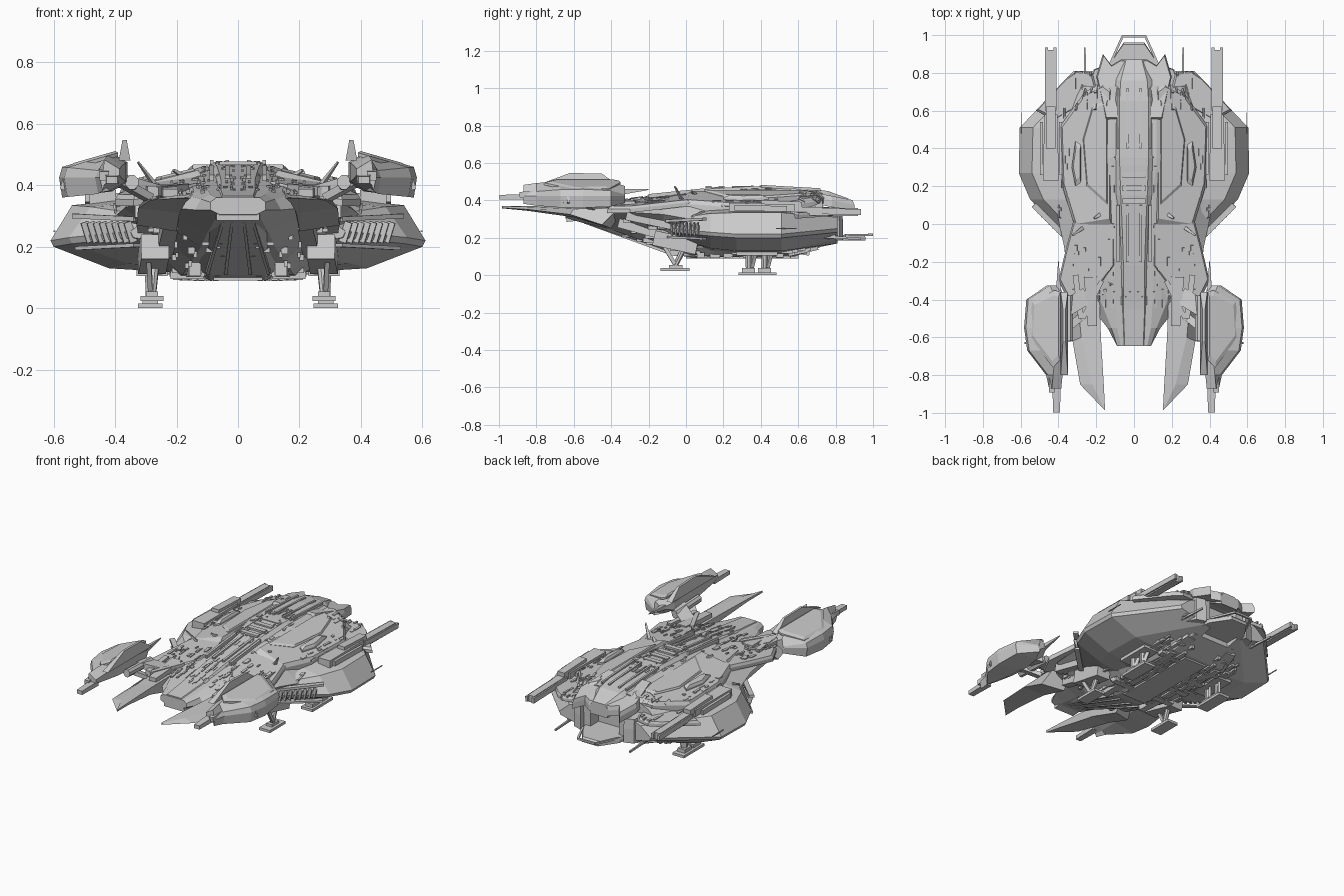
import bpy, bmesh, math, random
from mathutils import Vector, Matrix
from mathutils.bvhtree import BVHTree

random.seed(4)


def finish(name, bm, mirror=True):
    bmesh.ops.recalc_face_normals(bm, faces=bm.faces)
    me = bpy.data.meshes.new(name)
    bm.to_mesh(me)
    bm.free()
    ob = bpy.data.objects.new(name, me)
    bpy.context.collection.objects.link(ob)
    if mirror:
        ob.modifiers.new("Mirror", 'MIRROR')
    return ob


def skin(name, rings, mirror=True):
    """Bridge rings of 3D points into a capped solid."""
    bm = bmesh.new()
    vs = [[bm.verts.new(p) for p in r] for r in rings]
    n = len(rings[0])
    for a, b in zip(vs, vs[1:]):
        for i in range(n):
            j = (i + 1) % n
            bm.faces.new((a[i], a[j], b[j], b[i]))
    bm.faces.new(vs[0])
    bm.faces.new(vs[-1])
    return finish(name, bm, mirror)


def loft(name, sections, whole=False):
    """Sections are (y, [(x, z)...]); whole=True reflects each half ring."""
    rings = []
    for y, pts in sections:
        if whole:
            pts = pts + [(-x, z) for x, z in reversed(pts)]
        rings.append([(x, y, z) for x, z in pts])
    return skin(name, rings, not whole)


def plate(name, outline, z, sx=0, sy=0, t=0.03, inset=0.93):
    """Sloped slab with a chamfered top; z is the top height at the origin."""
    cx = sum(p[0] for p in outline) / len(outline)
    cy = sum(p[1] for p in outline) / len(outline)
    rings = []
    for drop, s in ((t, 1), (t * 0.4, 1), (0, inset)):
        ring = []
        for x, y in outline:
            px = cx + (x - cx) * s if x else 0
            py = cy + (y - cy) * s
            ring.append((px, py, z + sx * px + sy * py - drop))
        rings.append(ring)
    return skin(name, rings)


def beam(name, p0, p1, w, h, taper=1.0, n=4, mirror=True):
    """Straight bar of n sides from p0 to p1."""
    p0, p1 = Vector(p0), Vector(p1)
    d = (p1 - p0).normalized()
    side = d.cross(Vector((0, 0, 1)))
    side = side.normalized() if side.length > 0.01 else Vector((1, 0, 0))
    up = side.cross(d)
    k = math.sqrt(0.5) if n == 4 else 0.5
    rings = []
    for p, s in ((p0, 1), (p1, taper)):
        angles = [2 * math.pi * (i + 0.5) / n for i in range(n)]
        rings.append([p + (side * w * math.cos(a) + up * h * math.sin(a)) * k * s for a in angles])
    return skin(name, rings, mirror)


# Central fuselage, ending at the open tail bay
hull = loft("fuselage", [
    (-.645, [(.07, .36), (.09, .345), (.09, .32), (.06, .305)]),
    (-.55, [(.09, .37), (.12, .355), (.14, .32), (.08, .28)]),
    (-.40, [(.10, .385), (.18, .37), (.26, .33), (.10, .245)]),
    (-.28, [(.10, .40), (.25, .385), (.35, .335), (.12, .20)]),
    (-.12, [(.10, .42), (.28, .39), (.37, .325), (.15, .155)]),
    (.02, [(.10, .435), (.30, .39), (.40, .30), (.18, .11)]),
    (.15, [(.10, .445), (.30, .39), (.42, .28), (.20, .10)]),
    (.35, [(.12, .46), (.32, .39), (.45, .28), (.20, .10)]),
    (.58, [(.12, .455), (.30, .38), (.42, .28), (.18, .10)]),
    (.73, [(.12, .44), (.25, .38), (.33, .29), (.15, .155)])], whole=True)

# Faceted side shells with one flat lower slope
shell = loft("side_shell", [
    (y, [(.1, zt + .05), (xo - .07, zt), (xo, zm), (xo - .01, zm - .02), (xo - .19, zb), (.1, zb - .02)])
    for y, xo, zt, zm, zb in (
        (-.08, .35, .30, .25, .20), (.13, .55, .33, .23, .145), (.27, .61, .335, .22, .13),
        (.51, .605, .335, .22, .13), (.81, .32, .31, .25, .19))])

# Dorsal spine and raised decks
spine = loft("dorsal_spine", [
    (y, [(w * .7, z), (w, z - .025), (w, z - .08)]) for y, w, z in (
        (-.64, .07, .365), (-.45, .08, .385), (-.22, .08, .42), (0, .09, .445), (.15, .10, .465),
        (.35, .11, .475), (.65, .11, .465), (.76, .10, .45), (.87, .06, .41))], whole=True)
decks = [
    plate("rear_deck", [(.12, .72), (.16, .75), (.26, .70), (.39, .52), (.38, .2), (.31, -.03), (.12, .0)],
          .482, -.25, 0, .05),
    plate("neck_wing", [(.10, .02), (.32, .02), (.36, -.13), (.40, -.3), (.34, -.42), (.2, -.35), (.1, -.22)],
          .445, -.13, .08, .035),
    plate("inner_deck_panel", [(.14, .66), (.22, .62), (.27, .45), (.25, .2), (.14, .1)], .49, -.24, 0, .02),
    plate("tail_roof", [(0, .55), (.15, .55), (.20, .78), (.165, .90), (.12, .84), (.07, .87), (0, .87)],
          .58, 0, -.2, .06),
    plate("rear_shoulder", [(.2, .72), (.3, .62), (.42, .55), (.52, .60), (.36, .77), (.3, .81), (.22, .80)],
          .375, -.08, 0, .03)]
plate("deck_blister", [(.28, .42), (.31, .44), (.33, .3), (.31, .2), (.28, .22)], .505, -.25, 0, .03, .7)
for y in (.12, .19, .26, .33):
    beam("spine_rib", (-.06, y, .472), (.06, y, .472), .03, .012, mirror=False)
for x in (.035, .085):
    beam("spine_rail", (x, .40, .476), (x, .72, .458), .012, .014)
    beam("neck_rail", (x, -.2, .424), (x, .1, .455), .014, .02)

# Chin canopy below the nose
loft("nose_canopy", [
    (-.58, [(.05, .32), (.06, .30), (.04, .29)]),
    (-.42, [(.09, .31), (.13, .28), (.07, .235)]),
    (-.22, [(.10, .29), (.15, .22), (.08, .165)]),
    (-.06, [(.12, .25), (.17, .16), (.09, .11)]),
    (.06, [(.14, .2), (.18, .14), (.09, .09)])], whole=True)
for x in (.04, .10):
    beam("nose_frame", (x * .5, -.54, .283), (x, -.08, .115), .01, .015)
beam("neck_side_duct", (.31, -.32, .32), (.30, .0, .25), .05, .05, .9)
beam("neck_lower_duct", (.22, -.36, .28), (.24, -.02, .19), .05, .05, 1.1)

# Forward blades with root brackets
skin("front_blade", [
    [(.185, -.33, .36), (.30, -.36, .36), (.33, -.45, .27), (.20, -.40, .25)],
    [(.175, -.60, .365), (.28, -.60, .355), (.325, -.62, .325), (.19, -.60, .31)],
    [(.16, -.85, .37), (.22, -.85, .365), (.285, -.85, .352), (.17, -.85, .345)],
    [(.153, -.985, .37), (.156, -.985, .37), (.165, -.975, .36), (.155, -.985, .358)]])
beam("blade_bracket", (.23, -.28, .385), (.22, -.54, .375), .07, .035, .7)
beam("bracket_strut", (.17, -.30, .39), (.27, -.50, .38), .025, .03)
beam("bracket_strut", (.31, -.27, .38), (.28, -.50, .38), .03, .035)

# Nacelles on outriggers, rolled up toward the centre
loft("nacelle", [
    (y, [(xi, .41 + d), (xi, .475 - d), (xi + .05, .505 - d), (xo - .01, .46 - d), (xo, .425), (xo - .01, .36 + d),
         (xi + .05, .38 + d)])
    for y, xi, xo, d in ((-.325, .395, .46, .028), (-.40, .362, .57, .008), (-.55, .36, .582, 0),
                         (-.67, .365, .565, .002), (-.80, .378, .465, .012), (-.87, .385, .45, .022))])
plate("nacelle_armor", [(.39, -.36), (.42, -.35), (.54, -.41), (.55, -.6), (.43, -.76), (.39, -.72)],
      .625, -.285, 0, .02, .85)
skin("nacelle_fin", [[(x, -.80, .48), (x - s, -.62, .547), (x - s, -.45, .543), (x, -.36, .48)]
                     for x, s in ((.35, -.012), (.388, .012))])
beam("nacelle_cannon", (.41, -.84, .42), (.41, -.998, .417), .045, .03, .8)
beam("nacelle_cannon_upper", (.435, -.78, .44), (.435, -.89, .43), .03, .03)
beam("nacelle_spike", (.40, -.35, .445), (.40, -.2, .458), .025, .03, .15)
for i in range(6):
    y = -.63 - i * .022
    beam("nacelle_vent", (.55 - i * .018, y, .455), (.57 - i * .018, y, .385), .012, .02)
beam("outrigger", (.25, -.38, .375), (.40, -.47, .42), .09, .035)
beam("outrigger_brace", (.29, -.50, .36), (.39, -.58, .415), .04, .025)
beam("outrigger_joint", (.345, -.38, .40), (.345, -.62, .41), .045, .05, n=8)

# Slatted intakes on the forward slopes of the shells
for i in range(8):
    x, y = .35 + i * .02, -.075 + i * .02
    beam("intake_slat", (x + .01, y - .003, .28), (x - .01, y + .003, .215), .008, .025)
beam("intake_frame", (.33, -.10, .29), (.53, .10, .30), .03, .015)
beam("intake_frame", (.33, -.09, .205), (.52, .10, .195), .03, .012)

# Rear-facing guns on the shells
beam("gun_base", (.44, .23, .36), (.44, .58, .36), .085, .05, .8)
beam("gun_receiver", (.44, .40, .385), (.44, .62, .375), .05, .035)
beam("gun_barrel", (.44, .56, .345), (.44, .92, .337), .045, .045, .95)
for s in (-.022, .022):
    beam("gun_barrel_rail", (.44 + s, .60, .347), (.44 + s, .935, .337), .016, .032)
for s in (-.05, .05):
    beam("gun_side_rail", (.44 + s, .26, .36), (.44 + s, .54, .355), .016, .03)

# Tail ramp, bay walls, hoop and thin probes
plate("tail_ramp", [(0, .70), (.16, .70), (.13, .85), (.055, .96), (0, .96)], .215, 0, 0, .03)
beam("tail_hoop_side", (.125, .85, .215), (.06, .995, .216), .012, .012)
beam("tail_hoop_end", (-.06, .994, .216), (.06, .994, .216), .012, .012, mirror=False)
plate("tail_cheek", [(.14, .7), (.25, .7), (.21, .82), (.15, .84)], .39, 0, -.06, .15)
beam("tail_probe", (.26, .66, .21), (.26, .935, .195), .014, .018, .6)
beam("tail_pylon", (.26, .58, .24), (.26, .80, .22), .05, .06, .5)
beam("shell_probe", (.597, .48, .25), (.597, .59, .25), .005, .005)
beam("mast", (.27, -.02, .40), (.325, -.06, .475), .02, .012, .4)
beam("short_mast", (.18, .05, .43), (.21, .03, .45), .02, .015, .5)

# Landing gear
beam("front_gear_pod", (.27, -.17, .2), (.28, .06, .15), .09, .08)
beam("front_leg", (.27, .0, .17), (.28, -.06, .045), .035, .035, .8, 8)
beam("front_leg_brace", (.29, -.12, .16), (.285, -.06, .06), .015, .02)
beam("front_foot", (.28, -.135, .032), (.28, .02, .032), .075, .016)
beam("front_ankle", (.28, -.09, .045), (.28, -.02, .045), .04, .02)
beam("rear_gear_pod", (.28, .27, .135), (.28, .49, .135), .10, .06)
for y in (.335, .42):
    beam("rear_leg", (.285, y, .14), (.285, y, .02), .04, .04, .8, 8)
    beam("rear_leg_brace", (.27, y + .035, .12), (.285, y + .015, .04), .015, .02)
    beam("rear_ankle", (.285, y - .035, .025), (.285, y + .035, .025), .05, .025)
beam("rear_foot", (.285, .28, .008), (.285, .485, .008), .08, .016)

# Underside keel and equipment
beam("keel", (0, .0, .105), (0, .56, .105), .16, .03, mirror=False)
for y in (.08, .22, .36, .5):
    beam("belly_rib", (-.22, y, .108), (.22, y, .108), .04, .025, mirror=False)
beam("belly_skid", (.14, -.1, .13), (.17, .56, .115), .04, .05)
beam("belly_pod", (.17, .54, .135), (.15, .70, .16), .09, .07, .7)
beam("belly_pin", (.1, .55, .13), (.1, .66, .115), .02, .02)

# Small surface machinery along the grooves of the hull
bpy.context.view_layer.update()
dg = bpy.context.evaluated_depsgraph_get()
trees = [BVHTree.FromObject(o, dg) for o in [hull, shell, spine] + decks]


def machinery(name, count, x0, x1, y0, y1, up=True, size=.02):
    bm = bmesh.new()
    sgn = 1 if up else -1
    for _ in range(count):
        o = Vector((random.uniform(x0, x1), random.uniform(y0, y1), sgn))
        hits = [h for h in (t.ray_cast(o, Vector((0, 0, -sgn))) for t in trees) if h[0]]
        if not hits:
            continue
        loc, nrm = min(hits, key=lambda h: h[3])[:2]
        rot = Vector((0, 0, 1)).rotation_difference(nrm * (1 if nrm.z * sgn > 0 else -1))
        dims = Vector((random.uniform(.3, .8), random.uniform(.7, 3), random.uniform(.3, .7))) * size
        m = Matrix.LocRotScale(loc, rot if up else None, dims)
        bmesh.ops.create_cube(bm, size=1, matrix=m)
    return finish(name, bm)


machinery("spine_machinery", 60, .01, .12, -.5, .55, size=.016)
machinery("neck_machinery", 45, .12, .33, -.42, -.1)
machinery("deck_seam_machinery", 25, .32, .40, -.05, .6)
machinery("tail_machinery", 25, .2, .32, .62, .8)
machinery("belly_machinery", 110, .02, .3, -.35, .65, up=False, size=.032)
